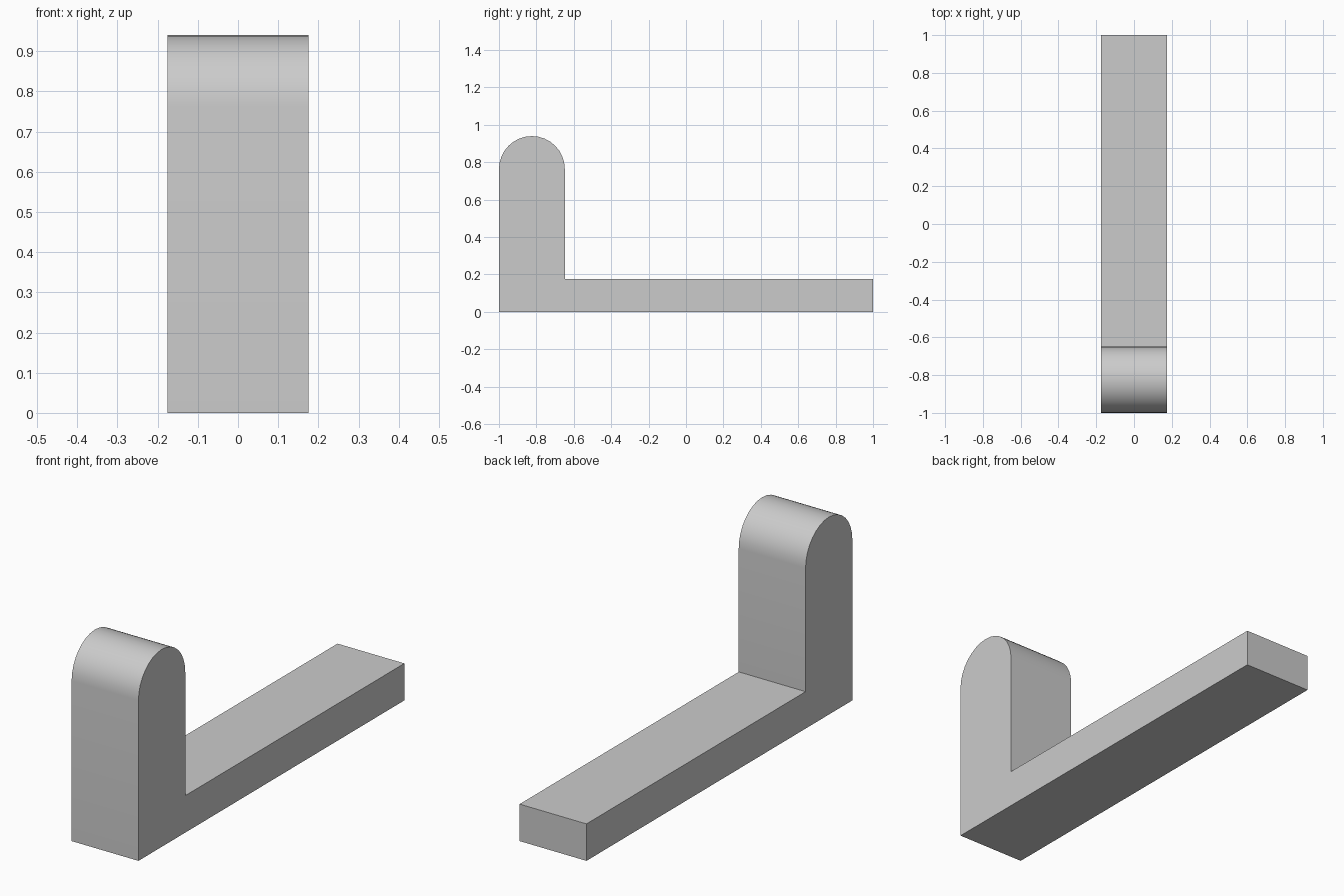
import bpy
import bmesh
import math

cube = bpy.data.objects.get("Cube")
if cube:
    bpy.data.objects.remove(cube, do_unlink=True)

HALF = 0.176          # half width, also the radius of the rounded top
BASE_H = 0.176        # thickness of the foot
SPRING = 0.764        # height where the rounding starts
SEGMENTS = 16

# Plain grey material
grey = bpy.data.materials.new("plain grey")
grey.use_nodes = True
colour = (0.6, 0.6, 0.6, 1)
grey.diffuse_color = colour
grey.node_tree.nodes["Principled BSDF"].inputs["Base Color"].default_value = colour

# Side profile in y, z: long foot, upright post, half-round top
centre = -1 + HALF
profile = [(-1, 0), (1, 0), (1, BASE_H), (centre + HALF, BASE_H)]
for i in range(SEGMENTS + 1):
    a = math.pi * i / SEGMENTS
    profile.append((centre + HALF * math.cos(a), SPRING + HALF * math.sin(a)))

# Extrude the profile across the width
bm = bmesh.new()
face = bm.faces.new([bm.verts.new((-HALF, y, z)) for y, z in profile])
result = bmesh.ops.extrude_face_region(bm, geom=[face])
moved = [g for g in result["geom"] if isinstance(g, bmesh.types.BMVert)]
bmesh.ops.translate(bm, verts=moved, vec=(2 * HALF, 0, 0))
bmesh.ops.recalc_face_normals(bm, faces=bm.faces)
mesh = bpy.data.meshes.new("rounded_bracket")
bm.to_mesh(mesh)
bm.free()
mesh.materials.append(grey)

bracket = bpy.data.objects.new("rounded_bracket", mesh)
bpy.context.collection.objects.link(bracket)

# Smooth the round top, keep the corners sharp
bpy.ops.object.select_all(action="DESELECT")
bracket.select_set(True)
bpy.context.view_layer.objects.active = bracket
bpy.ops.object.shade_smooth_by_angle(angle=math.radians(30))
